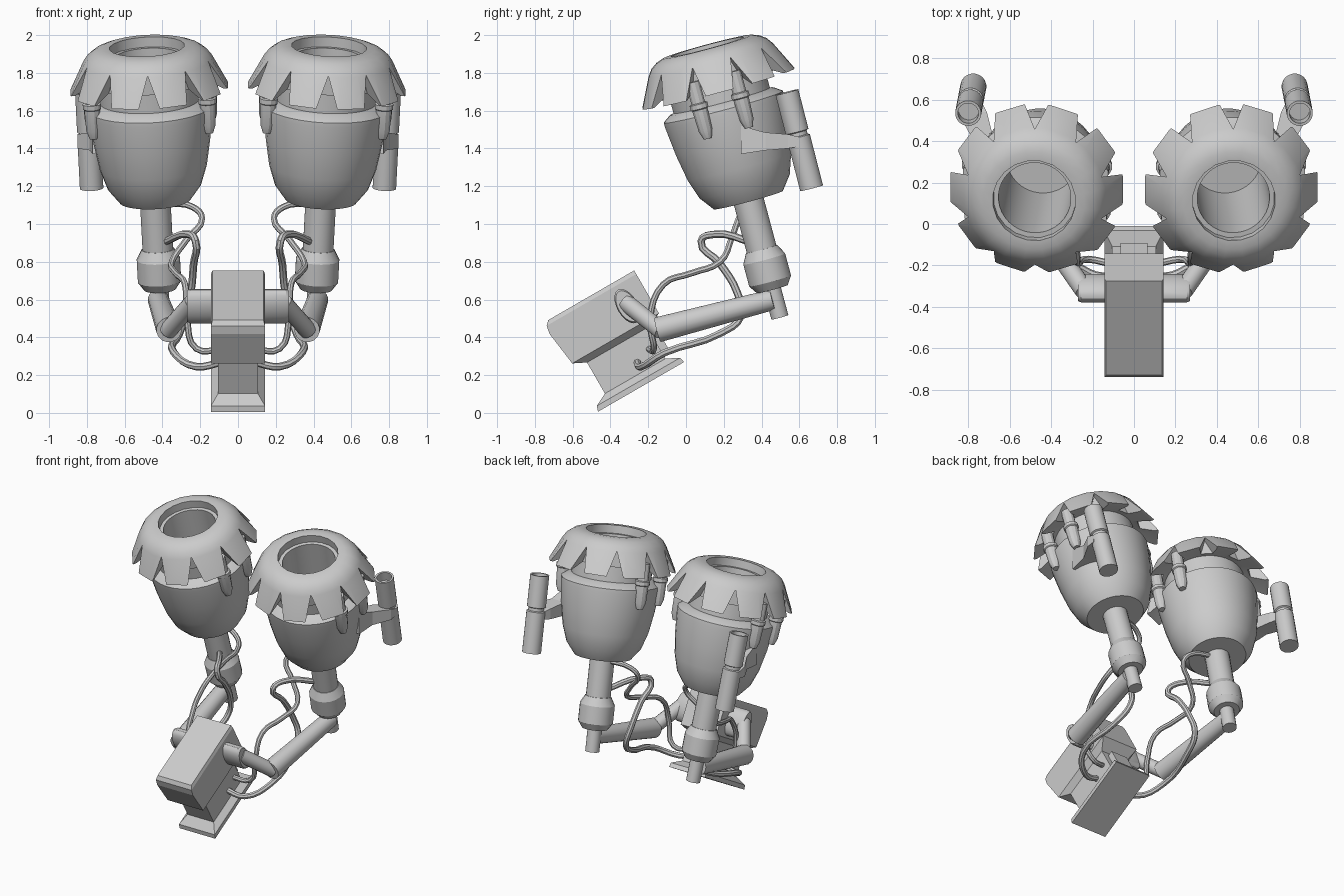
import bpy, bmesh
from math import sin, cos, pi, radians
from mathutils import Vector, Matrix

if "Cube" in bpy.data.objects:
    bpy.data.objects.remove(bpy.data.objects["Cube"])


def finish(name, bm, mirror=True, smooth=True):
    """Turn a bmesh into an object, mirrored across x = 0 when asked."""
    bmesh.ops.recalc_face_normals(bm, faces=bm.faces)
    me = bpy.data.meshes.new(name)
    bm.to_mesh(me)
    bm.free()
    ob = bpy.data.objects.new(name, me)
    bpy.context.collection.objects.link(ob)
    bpy.ops.object.select_all(action='DESELECT')
    ob.select_set(True)
    bpy.context.view_layer.objects.active = ob
    if smooth:
        bpy.ops.object.shade_smooth_by_angle(angle=radians(28))
    if mirror:
        ob.modifiers.new("mirror", 'MIRROR').use_mirror_merge = False
    return ob


def frame(origin, axis):
    """Matrix whose local z runs along axis and whose local x stays near world x."""
    z = Vector(axis).normalized()
    ref = Vector((1, 0, 0)) if abs(z.x) < 0.9 else Vector((0, 1, 0))
    x = (ref - z * ref.dot(z)).normalized()
    y = z.cross(x)
    return Matrix.Translation(origin) @ Matrix((x, y, z)).transposed().to_4x4()


def lathe(bm, profile, M, n=24, closed=False):
    """Spin (radius, height) points about local z; closed makes a ring, else ends are capped."""
    rings = [[bm.verts.new(M @ Vector((r * cos(2 * pi * (i + .5) / n), r * sin(2 * pi * (i + .5) / n), s)))
              for i in range(n)] for r, s in profile]
    pairs = list(zip(rings, rings[1:])) + ([(rings[-1], rings[0])] if closed else [])
    for a, b in pairs:
        for i in range(n):
            j = (i + 1) % n
            bm.faces.new((a[i], a[j], b[j], b[i]))
    if not closed:
        bm.faces.new(rings[0])
        bm.faces.new(rings[-1])


def spun(name, profile, M, n=24, closed=False):
    bm = bmesh.new()
    lathe(bm, profile, M, n, closed)
    return finish(name, bm)


def rod(name, p, q, r0, r1, n=16):
    p, q = Vector(p), Vector(q)
    return spun(name, [(r0, 0), (r1, (q - p).length)], frame(p, q - p), n)


def loft(bm, sections):
    """Join equal-length loops of points into a capped solid."""
    loops = [[bm.verts.new(p) for p in s] for s in sections]
    for a, b in zip(loops, loops[1:]):
        for i in range(len(a)):
            j = (i + 1) % len(a)
            bm.faces.new((a[i], a[j], b[j], b[i]))
    bm.faces.new(loops[0])
    bm.faces.new(loops[-1])


# Pod frame: leaning forward and slightly outward
POD = frame((.405, .497, .506), (.052, -.259, .965))

# Stem with swollen collar
spun("stem", [(.047, 0), (.047, .155), (.085, .155), (.116, .2), (.116, .32), (.086, .375),
              (.082, .375), (.082, .68)], POD, 20)

# Hollow cup with a ledge and neck
spun("cup", [(.19, .644), (.248, .72), (.285, .83), (.31, .97), (.328, 1.13), (.328, 1.155),
             (.285, 1.185), (.265, 1.19), (.265, 1.43), (.175, 1.43), (.175, .69)], POD, 36)

# Dome with toothed skirt
dome = spun("dome", [(.2, 1.485), (.245, 1.485), (.285, 1.47), (.32, 1.445), (.345, 1.41), (.422, 1.255),
                     (.40, 1.255), (.27, 1.32), (.2, 1.32)], POD, 20, closed=True)
bm = bmesh.new()
for k in range(10):
    R = POD @ Matrix.Rotation(2 * pi * k / 10 + pi / 2, 4, 'Z')
    loft(bm, [[R @ Vector((r, w, s)) for w, s in ((-.075, 1.2), (.075, 1.2), (0, 1.415))] for r in (.305, .5)])
cutter = finish("notch_cutter", bm, mirror=False, smooth=False)
cutter.hide_render = True
mod = dome.modifiers.new("notches", 'BOOLEAN')
mod.operation, mod.solver, mod.object = 'DIFFERENCE', 'EXACT', cutter
bpy.context.view_layer.objects.active = dome
bpy.ops.object.modifier_move_to_index(modifier="notches", index=0)
bpy.ops.object.modifier_apply(modifier="notches")
bpy.data.objects.remove(cutter)

# Small lugs on both flanks of the pod
bm = bmesh.new()
for deg in (-22, 18, 162, 202):
    a = radians(deg)
    L = POD @ Matrix.Translation((.33 * cos(a), .33 * sin(a), 0))
    lathe(bm, [(.022, 1.03), (.038, 1.075), (.043, 1.19), (.05, 1.195), (.05, 1.22), (.038, 1.225), (.038, 1.34)], L, 12)
finish("lugs", bm)

# Outer canister, open at the top
spun("canister", [(.063, 0), (.063, .28), (.052, .285), (.052, .305), (.063, .31), (.063, .525),
                  (.05, .525), (.05, .46)], frame((.775, .665, 1.19), (.025, -.13, .505)), 20)

# Bracket from cup to canister
bm = bmesh.new()
loft(bm, [[(x0, y, z0), (x1, y, z0), (x1, y, z1), (x0, y, z1)] for x0, x1, y, z0, z1 in (
    (.70, .77, .29, 1.37, 1.52), (.68, .785, .42, 1.39, 1.485),
    (.71, .85, .54, 1.40, 1.475), (.74, .85, .60, 1.41, 1.46))])
finish("bracket", bm, smooth=False)

# Central body, in a frame tilted 30 degrees about x
BODY = Matrix.Translation((0, -.466, .006)) @ Matrix.Rotation(radians(30), 4, 'X')


def stack(name, layers):
    bm = bmesh.new()
    loft(bm, [[BODY @ Vector(p) for p in ((-w, u0, v), (w, u0, v), (w, u1, v), (-w, u1, v))]
              for w, u0, u1, v in layers])
    return finish(name, bm, mirror=False, smooth=False)


stack("base_plate", [(.143, 0, .526, 0), (.143, .01, .52, .03), (.105, .08, .45, .065)])
stack("body_neck", [(.105, .08, .45, .06), (.105, .08, .45, .3)])
stack("body_head", [(.105, .08, .45, .255), (.143, .01, .54, .29), (.143, -.016, .54, .485),
                    (.143, -.008, .54, .53), (.135, .015, .54, .552)])
stack("back_socket", [(.065, .4, .49, .1), (.065, .4, .49, .22)])

# Oval shoulder hubs on the head
bm = bmesh.new()
loft(bm, [[(x, -.31 + k * (.055 * cos(t) * .866 - .1 * sin(t) * .5), .565 + k * (.055 * cos(t) * .5 + .1 * sin(t) * .866))
           for t in (2 * pi * i / 20 for i in range(20))]
          for x, k in ((.13, 1), (.255, 1), (.27, .9))])
finish("shoulder_hub", bm)

# Arms
rod("upper_arm", (.24, -.32, .585), (.372, -.13, .435), .047, .047)
rod("forearm", (.365, -.15, .44), (.422, .46, .60), .068, .056)


def cable(name, pts, r):
    cu = bpy.data.curves.new(name, 'CURVE')
    cu.dimensions, cu.bevel_depth, cu.bevel_resolution, cu.resolution_u = '3D', r, 2, 4
    cu.use_fill_caps = True
    sp = cu.splines.new('BEZIER')
    sp.bezier_points.add(len(pts) - 1)
    for bp, p in zip(sp.bezier_points, pts):
        bp.co = p
        bp.handle_left_type = bp.handle_right_type = 'AUTO'
    tmp = bpy.data.objects.new(name + "_path", cu)
    bpy.context.collection.objects.link(tmp)
    bpy.context.view_layer.update()
    me = tmp.evaluated_get(bpy.context.evaluated_depsgraph_get()).to_mesh()
    bm = bmesh.new()
    bm.from_mesh(me)
    bpy.data.objects.remove(tmp)
    finish(name, bm)


# Hanging cables
cable("lower_cable", [(.08, -.26, .27), (.22, -.235, .245), (.34, -.11, .32), (.31, .18, .42), (.28, .29, .51),
                      (.25, .27, .64), (.235, .18, .79), (.225, .08, .91), (.26, .15, .945), (.40, .36, .90)], .02)
cable("upper_cable", [(.08, -.2, .34), (.22, -.17, .34), (.27, -.19, .5), (.28, -.12, .68), (.33, .03, .74),
                      (.35, .18, .80), (.27, .24, .92), (.19, .28, 1.03), (.24, .31, 1.09), (.36, .34, 1.11)], .017)
